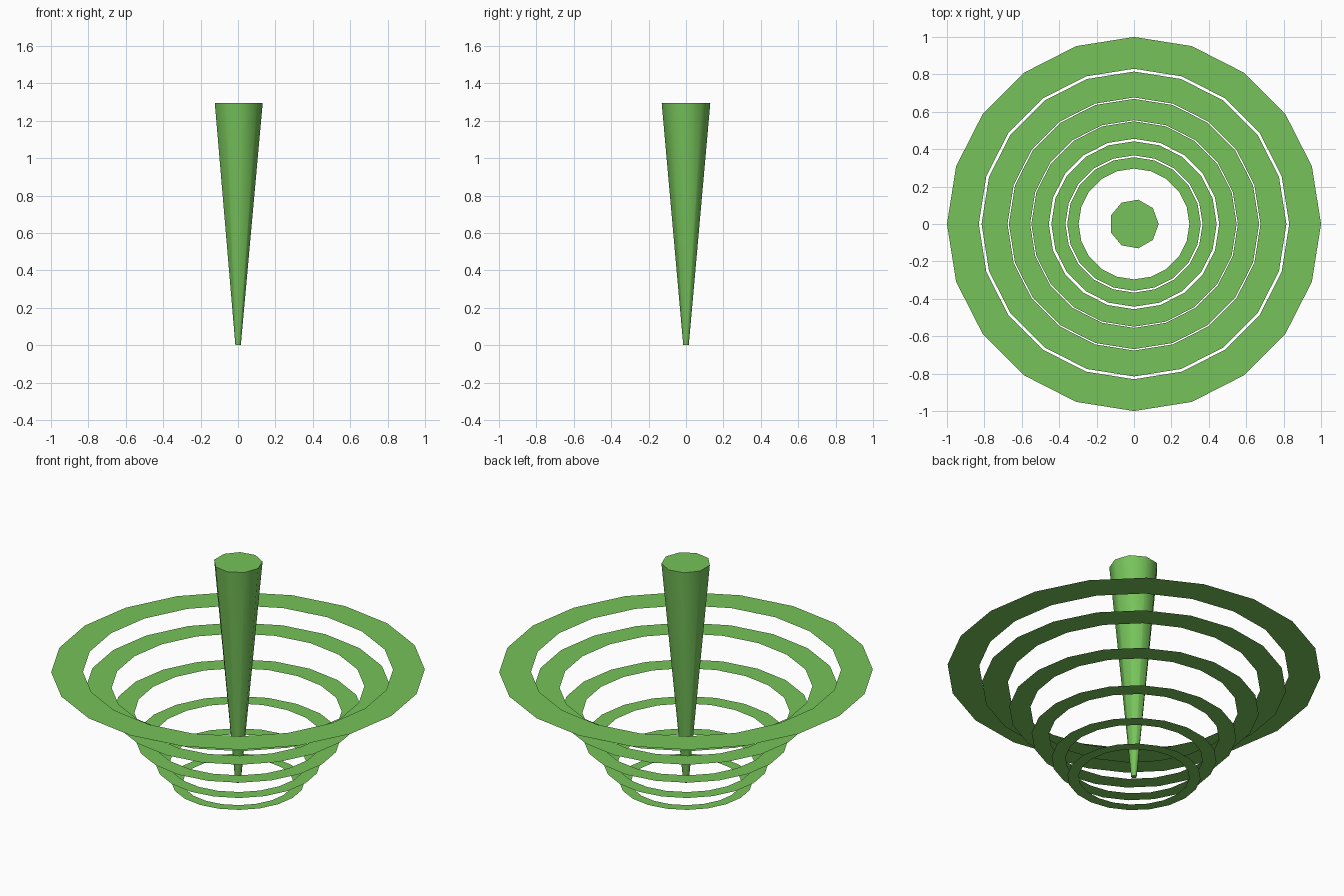
import bpy, bmesh, math

if "Cube" in bpy.data.objects:
    bpy.data.objects.remove(bpy.data.objects["Cube"])

green = bpy.data.materials.new("leaf green")
green.diffuse_color = (0.181, 0.545, 0.102, 1)
green.use_nodes = True
green.node_tree.nodes["Principled BSDF"].inputs["Base Color"].default_value = green.diffuse_color


def make_object(name, bm):
    mesh = bpy.data.meshes.new(name)
    bm.to_mesh(mesh)
    bm.free()
    mesh.materials.append(green)
    obj = bpy.data.objects.new(name, mesh)
    bpy.context.collection.objects.link(obj)
    return obj


def circle(bm, radius, z, sides):
    return [bm.verts.new((radius * math.cos(2 * math.pi * i / sides),
                          radius * math.sin(2 * math.pi * i / sides), z))
            for i in range(sides)]


def bridge(bm, a, b, smooth=False):
    n = len(a)
    for i in range(n):
        j = (i + 1) % n
        bm.faces.new((a[i], a[j], b[j], b[i])).smooth = smooth


# Flat, paper-thin rings: (outer radius, height)
RINGS = [(1.0, 0.655), (0.815, 0.56), (0.669, 0.412),
         (0.549, 0.25), (0.442, 0.11), (0.357, 0.0)]
for k, (radius, z) in enumerate(RINGS):
    bm = bmesh.new()
    outer = circle(bm, radius, z, 20)
    inner = circle(bm, radius * 0.83, z, 20)
    bridge(bm, outer, inner)
    make_object(f"ring_{k + 1}", bm)

# Central tapered spike, nine sides, smooth wall and flat caps
bm = bmesh.new()
low = circle(bm, 0.015, 0.0, 9)
high = circle(bm, 0.132, 1.295, 9)
bridge(bm, low, high, smooth=True)
bm.faces.new(high)
bm.faces.new(low[::-1])
for e in bm.edges:
    if abs(e.verts[0].co.z - e.verts[1].co.z) < 1e-5:
        e.smooth = False
make_object("central_spike", bm)
